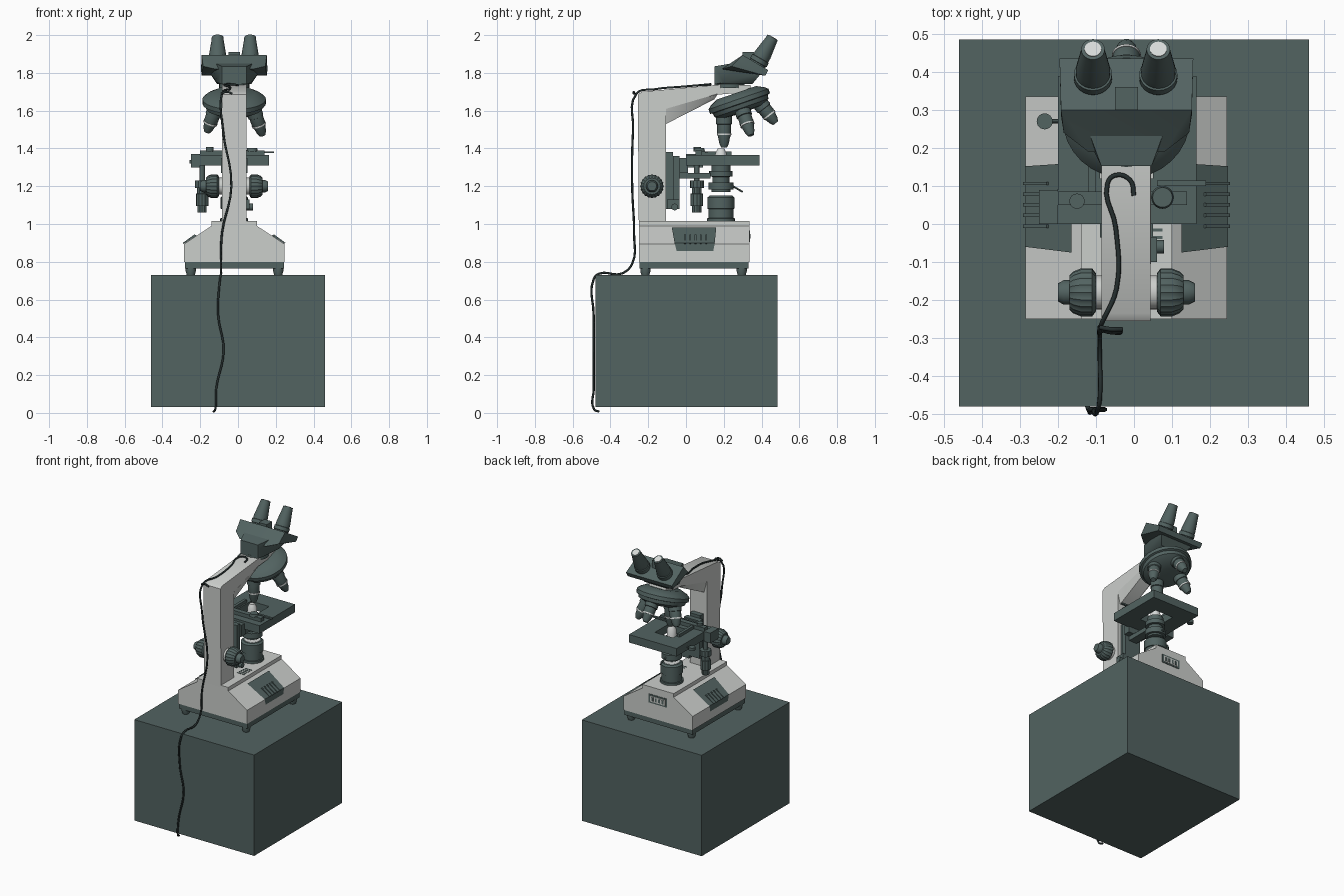
import bpy, bmesh, math
from mathutils import Vector, Matrix

if "Cube" in bpy.data.objects:
    bpy.data.objects.remove(bpy.data.objects["Cube"])

CX = -0.02  # centre line of the instrument
parts = []


def material(name, r, g, b):
    m = bpy.data.materials.new(name)
    m.use_nodes = True
    m.diffuse_color = (r, g, b, 1)
    m.node_tree.nodes["Principled BSDF"].inputs["Base Color"].default_value = (r, g, b, 1)
    return m


DARK = material("dark slate", 0.085, 0.125, 0.12)
LIGHT = material("warm light grey", 0.6, 0.62, 0.6)
SILVER = material("silver", 0.68, 0.7, 0.69)
BLACK = material("cable black", 0.02, 0.03, 0.03)


def finish(name, bm, mat):
    bmesh.ops.recalc_face_normals(bm, faces=bm.faces[:])
    me = bpy.data.meshes.new(name)
    bm.to_mesh(me)
    bm.free()
    ob = bpy.data.objects.new(name, me)
    bpy.context.collection.objects.link(ob)
    me.materials.append(mat)
    parts.append(ob)
    return ob


def box(name, x, y, z, mat=DARK):
    bm = bmesh.new()
    bmesh.ops.create_cube(bm, size=1)
    for v in bm.verts:
        for i, (a, b) in enumerate((x, y, z)):
            v.co[i] = a if v.co[i] < 0 else b
    return finish(name, bm, mat)


def hull(name, half_points, mat=DARK):
    """Convex solid from points mirrored about the centre line."""
    bm = bmesh.new()
    for x, y, z in half_points:
        for s in (-1, 1):
            bm.verts.new((CX + s * x, y, z))
    bmesh.ops.convex_hull(bm, input=bm.verts[:])
    bmesh.ops.dissolve_limit(bm, angle_limit=0.01, verts=bm.verts[:], edges=bm.edges[:])
    return finish(name, bm, mat)


def prism(name, outline, lo, hi, axis, mat=DARK):
    """Outline of (a, b) points pushed along x, y or z."""
    bm = bmesh.new()
    place = {"x": lambda a, b, c: (c, a, b), "y": lambda a, b, c: (a, c, b), "z": lambda a, b, c: (a, b, c)}[axis]
    rings = [[bm.verts.new(place(a, b, c)) for a, b in outline] for c in (lo, hi)]
    n = len(outline)
    bm.faces.new(rings[0])
    bm.faces.new(rings[1])
    for i in range(n):
        j = (i + 1) % n
        bm.faces.new((rings[0][i], rings[0][j], rings[1][j], rings[1][i]))
    return finish(name, bm, mat)


def turned(name, origin, direction, profile, mat=DARK, n=24, rib=0.0):
    """Turned part: profile of (distance along axis, radius)."""
    rot = Vector((0, 0, 1)).rotation_difference(Vector(direction)).to_matrix().to_4x4()
    frame = Matrix.Translation(origin) @ rot
    bm = bmesh.new()
    rings = []
    for d, r in profile:
        ring = []
        for i in range(n):
            a = math.tau * i / n
            q = r * (1 - rib * (i % 2))
            ring.append(bm.verts.new(frame @ Vector((q * math.cos(a), q * math.sin(a), d))))
        rings.append(ring)
    bm.faces.new(rings[0])
    bm.faces.new(rings[-1])
    for lo, hi in zip(rings, rings[1:]):
        for i in range(n):
            j = (i + 1) % n
            bm.faces.new((lo[i], lo[j], hi[j], hi[i]))
    return finish(name, bm, mat)


UP = (0, 0, 1)

# Plinth block
box("plinth", (-0.46, 0.46), (-0.48, 0.485), (0.03, 0.73))

# Base with sloping shoulders, dark skirt and feet
section = [(-0.265, 0.80), (-0.265, 0.895), (-0.12, 0.99), (-0.12, 1.015)]
section += [(-x, z) for x, z in reversed(section)]
prism("base", [(CX + x, z) for x, z in section], -0.25, 0.335, "y", LIGHT)
box("base_skirt", (-0.28, 0.243), (-0.245, 0.33), (0.765, 0.80))
for x in (-0.25, 0.213):
    for y in (-0.215, 0.295):
        turned("foot", (x, y, 0.73), UP, [(0, 0.021), (0.02, 0.027), (0.04, 0.027)], n=16)

# Vent panels wrapping each shoulder, with raised fins
for s, side in ((-1, "right"), (1, "left")):
    bm = bmesh.new()
    rows = [(0.267, 0.855, -0.05, 0.145), (0.267, 0.896, -0.06, 0.152), (0.145, 0.978, -0.075, 0.16)]
    verts = [[bm.verts.new((CX + s * x, y, z + 0.003)) for y in (a, b)] for x, z, a, b in rows]
    for lo, hi in zip(verts, verts[1:]):
        bm.faces.new((lo[0], lo[1], hi[1], hi[0]))
    finish(side + "_vent_panel", bm, DARK)
    for i in range(5):
        y = -0.01 + 0.028 * i
        outline = [(CX + s * x, z) for x, z in ((0.267, 0.895), (0.272, 0.9), (0.21, 0.945), (0.2, 0.938))]
        prism(side + "_vent_fin", outline, y, y + 0.009, "y")

# Rear lamp label plate and top slots
box("plate_frame", (CX - 0.07, CX + 0.07), (0.335, 0.338), (0.905, 0.965))
box("plate_inset", (CX - 0.058, CX + 0.058), (0.338, 0.34), (0.915, 0.955), LIGHT)
for i in range(4):
    x = CX - 0.045 + 0.026 * i
    box("plate_mark", (x, x + 0.013), (0.34, 0.342), (0.922, 0.948))
for i in range(5):
    box("top_slot", (0.02, 0.075), (-0.04 + 0.02 * i, -0.032 + 0.02 * i), (1.013, 1.017))

# Arm: column, overhang and tapered gusset beneath
arm = [(-0.25, 1.0), (-0.255, 1.685), (-0.235, 1.7), (0.18, 1.738), (0.34, 1.735), (0.355, 1.7),
       (0.17, 1.685), (-0.105, 1.61), (-0.105, 1.0)]
prism("arm", arm, CX - 0.066, CX + 0.064, "x", LIGHT)
hull("arm_gusset", [(0.065, -0.105, 1.61), (0.045, -0.105, 1.53), (0.065, 0.17, 1.69), (0.045, 0.15, 1.66)], LIGHT)
turned("head_mount", (CX, 0.23, 1.72), UP, [(0, 0.08), (0.03, 0.08)])

# Binocular head
hull("head_body", [(0.066, 0.152, 1.74), (0.066, 0.152, 1.835), (0.09, 0.2, 1.75), (0.12, 0.3, 1.86),
                   (0.13, 0.4, 1.8), (0.09, 0.35, 1.74)])
hull("head_face", [(0.172, 0.285, 1.865), (0.172, 0.3, 1.895), (0.176, 0.435, 1.815), (0.172, 0.42, 1.785),
                   (0.165, 0.24, 1.835), (0.1, 0.19, 1.82)])
box("head_catch", (CX - 0.03, CX + 0.03), (0.3, 0.36), (1.84, 1.91))
EYE = Vector((0, 0.5, 0.866))
for x in (-0.108, 0.064):
    p = Vector((x, 0.357, 1.81))
    turned("eyepiece", p, EYE, [(0, 0.046), (0.05, 0.046), (0.052, 0.05), (0.075, 0.05), (0.077, 0.045),
                                (0.1, 0.045), (0.19, 0.032), (0.205, 0.031)])
    turned("eyepiece_lens", p + EYE * 0.2045, EYE, [(0, 0.022), (0.003, 0.022)], SILVER)

# Tilted turret with four objectives
tilt = math.radians(19)
AXIS = Vector((0, math.sin(tilt), -math.cos(tilt)))
hub = Vector((CX, 0.27, 1.685))
turned("turret", hub, AXIS, [(-0.01, 0.11), (0.01, 0.15), (0.025, 0.168), (0.05, 0.168), (0.053, 0.155),
                             (0.075, 0.15), (0.095, 0.11), (0.1, 0.04)], n=32)
for i, size in enumerate((1.18, 0.95, 0.95, 1.08)):
    spin = Matrix.Rotation(math.radians(90) * i, 3, AXIS)
    d = spin @ Vector((0, 0, -1))
    p = hub + AXIS * 0.075 + spin @ Vector((0, -math.cos(tilt), -math.sin(tilt))) * 0.098
    shape = [(0, 0.042), (0.045, 0.042), (0.047, 0.037), (0.09, 0.037), (0.11, 0.03), (0.13, 0.026), (0.15, 0.016)]
    turned("objective", p, d, [(a * size, r) for a, r in shape], n=20)
    turned("objective_ring", p + d * 0.088 * size, d, [(0, 0.0385), (0.008, 0.0385)], SILVER, n=20)

# Stage plate with a central window
sx, sy, wx, wy = (-0.2, 0.165), (0.0, 0.39), (-0.09, 0.05), (0.12, 0.27)
Z = (1.31, 1.365)
box("stage_front", sx, (sy[0], wy[0]), Z)
box("stage_back", sx, (wy[1], sy[1]), Z)
box("stage_right", (sx[0], wx[0]), wy, Z)
box("stage_left", (wx[1], sx[1]), wy, Z)
box("stage_slider", (-0.25, -0.2), (0.0, 0.09), (1.3, 1.37))
box("slide_carrier", (-0.2, 0.14), (0.05, 0.085), (1.365, 1.39))
box("slide_arm", (-0.12, -0.1), (0.08, 0.24), (1.365, 1.385))
box("slide_finger", (0.06, 0.19), (0.1, 0.115), (1.375, 1.385))
turned("carrier_knob", (-0.15, 0.06, 1.385), UP, [(0, 0.02), (0.022, 0.02)])
turned("clip_knob", (0.075, 0.07, 1.385), UP, [(0, 0.03), (0.018, 0.026)])
turned("stop_rod", (-0.235, 0.27, 1.33), (1, 0, 0), [(0, 0.006), (0.04, 0.006)], n=10)
turned("stop_knob", (-0.235, 0.27, 1.32), UP, [(0, 0.021), (0.02, 0.021)])

# Coaxial stage drive hanging below
turned("stage_drive", (-0.19, 0.057, 1.06), UP, [(0, 0.024), (0.035, 0.024), (0.036, 0.033), (0.1, 0.033), (0.101, 0.026),
                                                 (0.13, 0.026), (0.131, 0.037), (0.17, 0.037), (0.171, 0.014), (0.26, 0.014)], rib=0.05)

# Rack bracket linking stage and column
box("rack_rail", (CX - 0.04, CX + 0.04), (-0.106, -0.07), (1.08, 1.38))
box("rack_bracket", (CX - 0.06, CX + 0.06), (-0.07, -0.035), (1.1, 1.36))
box("stage_link", (CX - 0.07, CX + 0.07), (-0.035, 0.01), (1.27, 1.35))
box("condenser_link", (CX - 0.03, CX + 0.03), (-0.04, 0.13), (1.24, 1.27))

# Condenser and lamp
C = (CX, 0.185)
turned("condenser", (*C, 1.17), UP, [(0, 0.05), (0.012, 0.05), (0.013, 0.066), (0.05, 0.066), (0.051, 0.045), (0.08, 0.045),
                                     (0.081, 0.062), (0.11, 0.062), (0.111, 0.05), (0.145, 0.05)])
turned("condenser_top", (*C, 1.315), UP, [(0, 0.032), (0.06, 0.03), (0.085, 0.017)], SILVER)
turned("iris_lever", (CX, 0.24, 1.205), (0.1, 0.85, -0.5), [(0, 0.005), (0.07, 0.005)], n=8)
turned("lamp_housing", (*C, 1.0), UP, [(0, 0.074), (0.03, 0.074), (0.031, 0.066), (0.08, 0.066), (0.081, 0.072),
                                       (0.14, 0.072), (0.15, 0.06)])
turned("lamp_glass", (*C, 1.149), UP, [(0, 0.05), (0.003, 0.05)], SILVER)

# Focus knobs on both sides, mirrored
for s in (-1, 1):
    p = (CX + s * 0.06, -0.18, 1.2)
    turned("focus_collar", p, (s, 0, 0), [(0, 0.045), (0.02, 0.045)], LIGHT)
    turned("coarse_focus", p, (s, 0, 0), [(0.02, 0.05), (0.03, 0.063), (0.06, 0.063), (0.08, 0.055), (0.09, 0.045)], n=40, rib=0.06)
    turned("fine_focus", p, (s, 0, 0), [(0.08, 0.032), (0.105, 0.032), (0.12, 0.024)], n=20)
turned("tension_knob", (0.044, -0.06, 1.09), (1, 0, 0), [(0, 0.018), (0.035, 0.018)], n=16)
box("tension_block", (0.0, 0.06), (-0.1, -0.035), (1.08, 1.13))


# Cable draped over the arm and down the plinth
def cable(name, points):
    cu = bpy.data.curves.new(name, "CURVE")
    cu.dimensions = "3D"
    cu.bevel_depth = 0.006
    cu.bevel_resolution = 1
    cu.resolution_u = 5
    sp = cu.splines.new("BEZIER")
    sp.bezier_points.add(len(points) - 1)
    for bp, co in zip(sp.bezier_points, points):
        bp.co = co
        bp.handle_left_type = bp.handle_right_type = "AUTO"
    cu.use_fill_caps = True
    cu.materials.append(BLACK)
    bpy.context.collection.objects.link(bpy.data.objects.new(name, cu))


cable("cable", [(0, 0.075, 1.735), (-0.01, 0.115, 1.737), (-0.05, 0.128, 1.74), (-0.07, 0.105, 1.738), (-0.048, -0.01, 1.728),
                (-0.046, -0.17, 1.713), (-0.085, -0.262, 1.69), (-0.08, -0.28, 1.5), (-0.035, -0.285, 1.2),
                (-0.085, -0.275, 0.95), (-0.09, -0.285, 0.79), (-0.09, -0.34, 0.738), (-0.09, -0.46, 0.737),
                (-0.095, -0.488, 0.71), (-0.105, -0.489, 0.52), (-0.076, -0.488, 0.33), (-0.115, -0.488, 0.13),
                (-0.12, -0.487, 0.02), (-0.13, -0.46, 0.006)])
cable("cable_tie", [(-0.09, -0.272, 1.69), (-0.06, -0.277, 1.7), (-0.03, -0.277, 1.69)])

# Smooth shading with sharp edges kept
bpy.ops.object.select_all(action="DESELECT")
for ob in parts:
    ob.select_set(True)
bpy.context.view_layer.objects.active = parts[0]
bpy.ops.object.shade_smooth_by_angle(angle=math.radians(35))
